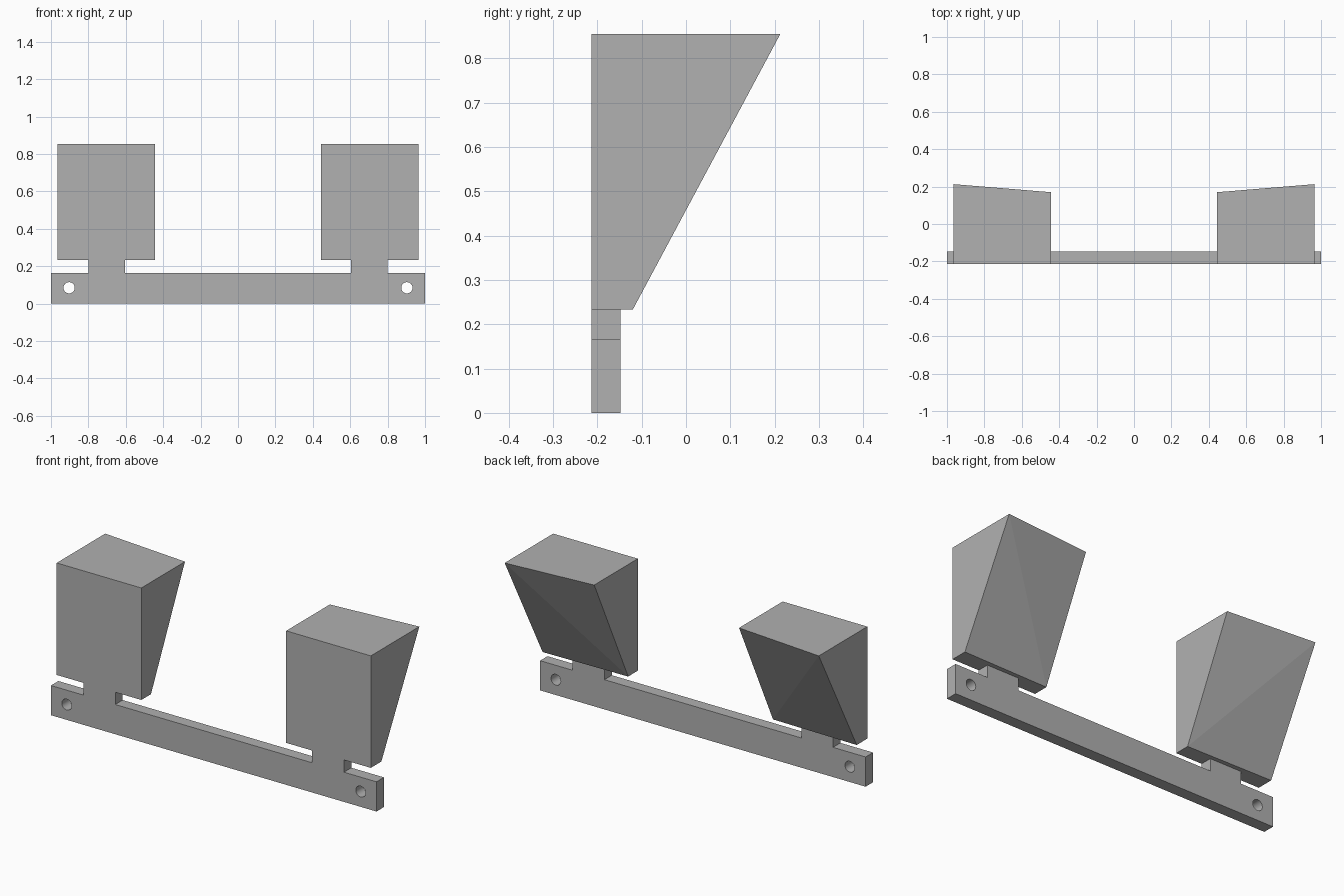
import bpy, bmesh, math

cube = bpy.data.objects.get("Cube")
if cube:
    bpy.data.objects.remove(cube, do_unlink=True)

GREY = (0.44, 0.44, 0.44, 1.0)
mat = bpy.data.materials.new("plain grey")
mat.use_nodes = True
mat.diffuse_color = GREY
mat.node_tree.nodes["Principled BSDF"].inputs["Base Color"].default_value = GREY

FRONT, BACK = -0.213, -0.148     # bar thickness range
BAR_TOP, BLOCK_BASE, BLOCK_TOP = 0.165, 0.233, 0.855


def add_loop(curve, points):
    """Add a closed straight-sided loop to a flat curve."""
    spline = curve.splines.new("POLY")
    spline.points.add(len(points) - 1)
    for p, (x, z) in zip(spline.points, points):
        p.co = (x, z, 0, 1)
    spline.use_cyclic_u = True


# Mounting bar with two necks and a screw hole at each end
curve = bpy.data.curves.new("mounting_bar", "CURVE")
curve.dimensions = "2D"
curve.fill_mode = "BOTH"
curve.extrude = (BACK - FRONT) / 2
half = [(1, 0), (1, BAR_TOP), (0.8, BAR_TOP), (0.8, BLOCK_BASE),
        (0.605, BLOCK_BASE), (0.605, BAR_TOP)]
add_loop(curve, half + [(-x, z) for x, z in reversed(half)])
for side in (-1, 1):
    ring = [i * math.tau / 32 for i in range(32)]
    add_loop(curve, [(side * 0.903 + 0.03 * math.cos(a), 0.085 + 0.03 * math.sin(a))
                     for a in ring])
bar = bpy.data.objects.new("mounting_bar", curve)
bpy.context.collection.objects.link(bar)
bar.rotation_euler.x = math.pi / 2
bar.location.y = (FRONT + BACK) / 2
curve.materials.append(mat)
bpy.ops.object.select_all(action="DESELECT")
bar.select_set(True)
bpy.context.view_layer.objects.active = bar
bpy.ops.object.convert(target="MESH")
bpy.ops.object.shade_smooth_by_angle(angle=math.radians(30))


# Wedge blocks: upright front, back leaning outwards and deeper on the outer side
def wedge_block(name, side):
    bm = bmesh.new()
    inner, outer = side * 0.445, side * 0.965

    def ring(z, inner_back, outer_back):
        return [bm.verts.new(co) for co in (
            (inner, FRONT, z), (outer, FRONT, z),
            (outer, outer_back, z), (inner, inner_back, z))]

    low = ring(BLOCK_BASE, -0.128, -0.12)
    high = ring(BLOCK_TOP, 0.17, 0.213)
    bm.faces.new(low)
    bm.faces.new(high)
    for i in (0, 1, 3):
        j = (i + 1) % 4
        bm.faces.new((low[i], low[j], high[j], high[i]))
    # The twisted back folds from the outer top to the inner bottom
    bm.faces.new((low[2], low[3], high[2]))
    bm.faces.new((low[3], high[3], high[2]))
    bmesh.ops.recalc_face_normals(bm, faces=bm.faces)
    mesh = bpy.data.meshes.new(name)
    bm.to_mesh(mesh)
    bm.free()
    mesh.materials.append(mat)
    bpy.context.collection.objects.link(bpy.data.objects.new(name, mesh))


wedge_block("left_block", 1)
wedge_block("right_block", -1)
